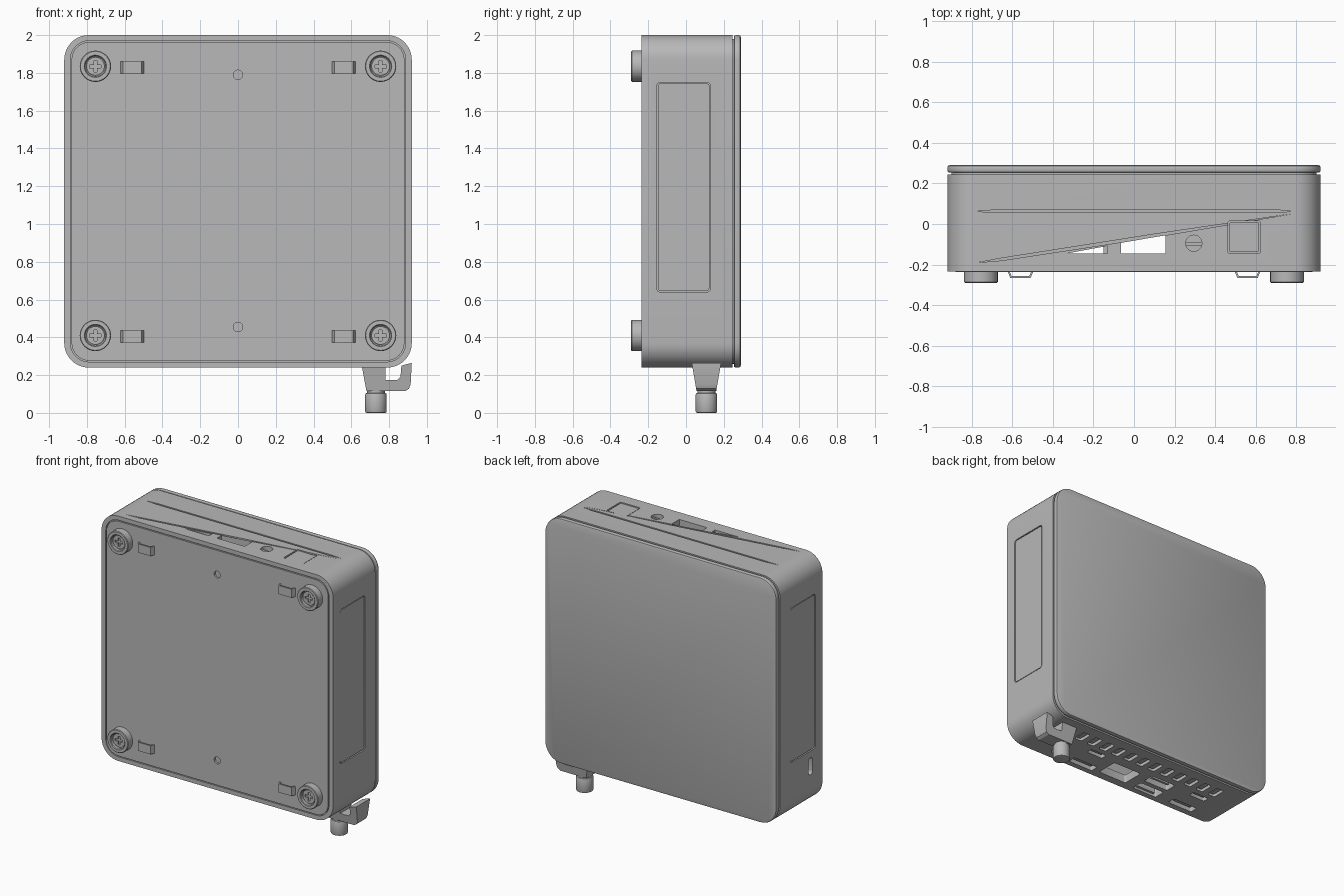
import bpy, bmesh, math
from mathutils import Vector

cube = bpy.data.objects.get("Cube")
if cube:
    bpy.data.objects.remove(cube)

grey = bpy.data.materials.new("plain grey")
grey.use_nodes = True
grey.diffuse_color = (0.48, 0.48, 0.48, 1)
grey.node_tree.nodes["Principled BSDF"].inputs["Base Color"].default_value = (0.48, 0.48, 0.48, 1)
parts = []


def rect(u, v, w, h, r=0.0, n=4):
    """Rounded rectangle outline centred on (u, v)."""
    if r <= 0:
        return [(u + a * w / 2, v + b * h / 2) for a, b in ((1, 1), (-1, 1), (-1, -1), (1, -1))]
    pts = []
    for k, (a, b) in enumerate(((1, 1), (-1, 1), (-1, -1), (1, -1))):
        for i in range(n + 1):
            t = math.pi / 2 * (k + i / n)
            pts.append((u + a * (w / 2 - r) + r * math.cos(t), v + b * (h / 2 - r) + r * math.sin(t)))
    return pts


def disc(u, v, r, n=32):
    return [(u + r * math.cos(2 * math.pi * i / n), v + r * math.sin(2 * math.pi * i / n)) for i in range(n)]


def place(axis, u, v, d):
    return {"x": Vector((d, u, v)), "y": Vector((u, d, v)), "z": Vector((u, v, d))}[axis]


def solid(name, *prisms):
    """One object from prisms given as (axis, outline, low, high)."""
    bm = bmesh.new()
    for axis, pts, lo, hi in prisms:
        a = [bm.verts.new(place(axis, u, v, lo)) for u, v in pts]
        b = [bm.verts.new(place(axis, u, v, hi)) for u, v in pts]
        bm.faces.new(a)
        bm.faces.new(b[::-1])
        for i in range(len(pts)):
            j = (i + 1) % len(pts)
            bm.faces.new((a[j], a[i], b[i], b[j]))
    bmesh.ops.recalc_face_normals(bm, faces=bm.faces)
    mesh = bpy.data.meshes.new(name)
    bm.to_mesh(mesh)
    bm.free()
    mesh.materials.append(grey)
    obj = bpy.data.objects.new(name, mesh)
    bpy.context.collection.objects.link(obj)
    parts.append(obj)
    return obj


def apply(obj, mod):
    bpy.context.view_layer.objects.active = obj
    bpy.ops.object.modifier_apply(modifier=mod.name)


def cut(obj, *prisms):
    tool = solid("cutter", *prisms)
    tool.hide_render = True
    mod = obj.modifiers.new("cut", "BOOLEAN")
    mod.operation, mod.solver, mod.object = "DIFFERENCE", "EXACT", tool
    apply(obj, mod)
    parts.remove(tool)
    bpy.data.objects.remove(tool)


def bevel(obj, width, segments=2):
    mod = obj.modifiers.new("bevel", "BEVEL")
    mod.width, mod.segments, mod.limit_method = width, segments, "ANGLE"
    mod.angle_limit = math.radians(50)
    apply(obj, mod)


MID = 1.12          # height of the case centre
# Hollow case with a recess for the front plate
case = solid("case", ("y", rect(0, MID, 1.84, 1.76, 0.13, 10), -0.235, 0.245))
cut(case, ("y", rect(0, MID, 1.72, 1.64, 0.08, 6), -0.2, 0.2))
cut(case, ("y", rect(0, MID, 1.775, 1.7, 0.1, 8), -0.3, -0.222))

# Side panel recesses and the lock slot
PANEL_Y, PANEL_Z = -0.0125, 1.195
for s in (-1, 1):
    cut(case, ("x", rect(PANEL_Y, PANEL_Z, 0.285, 1.11, 0.02), *sorted((s * 0.905, s * 1.0))))
cut(case, ("x", rect(-0.1, 0.53, 0.045, 0.12, 0.02), -1.0, -0.88))

# Upper edge: long slit, slanting crease, openings and button recess
slit = [(-0.78, 0.062), (-0.68, 0.057), (0.7, 0.057), (0.78, 0.062), (0.7, 0.07), (-0.68, 0.07)]
crease = [(-0.77, -0.19), (-0.65, -0.18), (0.1, -0.065), (0.78, 0.05), (0.1, -0.05), (-0.65, -0.168)]
cut(case, ("z", slit, 1.975, 2.1))
cut(case, ("z", crease, 1.99, 2.1))
cut(case,
    ("z", [(-0.33, -0.145), (-0.13, -0.145), (-0.13, -0.108)], 1.9, 2.1),
    ("z", [(-0.065, -0.145), (0.155, -0.145), (0.155, -0.056), (-0.065, -0.093)], 1.9, 2.1),
    ("z", disc(0.295, -0.095, 0.04, 24), 1.9, 2.1),
    ("z", rect(0.543, -0.065, 0.16, 0.16, 0.01), 1.96, 2.1))
solid("audio_socket_bar", ("z", rect(0.295, -0.098, 0.08, 0.016), 1.95, 1.985))
button = solid("power_button", ("z", rect(0.543, -0.065, 0.146, 0.146, 0.008), 1.95, 1.996))

# Lower edge: vents, and ports as (x, y, width, depth, through)
vents = [("z", rect(0.55 - 0.1065 * i, 0.115, 0.06, 0.1, 0.015), 0.2, 0.275) for i in range(12)]
cut(case, *vents)
solid("vent_blades", *[("z", rect(0.55 - 0.1065 * i, 0.115, 0.03, 0.08), 0.25, 0.28) for i in range(12)])
ports = [(0.33, 0.0, 0.13, 0.045, False), (0.31, -0.165, 0.2, 0.06, False),
         (0.045, -0.095, 0.23, 0.16, True), (-0.25, -0.03, 0.2, 0.085, False),
         (-0.25, -0.15, 0.2, 0.085, True), (-0.57, 0.0, 0.13, 0.045, False),
         (-0.56, -0.16, 0.2, 0.06, False)]
cut(case, ("z", disc(0.55, -0.14, 0.045, 24), 0.2, 0.29),
    *[("z", rect(x, y, w, d, 0.012), 0.2, 0.36 if thru else 0.285) for x, y, w, d, thru in ports])
solid("port_tongues", *[("z", rect(x, y - (0.03 if thru else 0), w * 0.75, 0.018), 0.255, 0.3)
                        for x, y, w, d, thru in ports if w < 0.22])

# Side panels
for s, side in ((-1, "right"), (1, "left")):
    solid(side + "_side_panel",
          ("x", rect(PANEL_Y, PANEL_Z, 0.273, 1.098, 0.016), *sorted((s * 0.9, s * 0.917))))

# Neck and lid at the back
solid("lid_neck", ("y", rect(0, MID, 1.8, 1.72, 0.11, 10), 0.235, 0.26))
lid = solid("lid", ("y", rect(0, MID, 1.84, 1.76, 0.13, 10), 0.253, 0.29))
bevel(lid, 0.01)

# Front plate with two screw holes
plate = solid("front_plate", ("y", rect(0, MID, 1.762, 1.687, 0.094, 8), -0.236, -0.215))
cut(plate, *[("y", disc(0, z, 0.025, 20), -0.3, -0.222) for z in (0.455, 1.79)])

# Feet with screws, and strap clips beside them
for s, side in ((-1, "right"), (1, "left")):
    for z, level in ((0.41, "lower"), (1.835, "upper")):
        tag = level + "_" + side
        x = s * 0.755
        foot = solid(tag + "_foot", ("y", disc(x, z, 0.083), -0.29, -0.23))
        cut(foot, ("y", disc(x, z, 0.055), -0.4, -0.262))
        bevel(foot, 0.004, 1)
        screw = solid(tag + "_screw", ("y", disc(x, z, 0.048), -0.274, -0.255))
        cross = [(0.03, 0.008), (0.008, 0.008), (0.008, 0.03)]
        outline = []
        for k in range(4):
            c, q = round(math.cos(k * math.pi / 2)), round(math.sin(k * math.pi / 2))
            outline += [(x + c * a - q * b, z + q * a + c * b) for a, b in cross]
        cut(screw, ("y", outline, -0.4, -0.264))
        # Trapezoid strap running round an open middle
        strap = [(-0.065, -0.23), (-0.05, -0.266), (0.05, -0.266), (0.065, -0.23),
                 (0.055, -0.23), (0.044, -0.257), (-0.044, -0.257), (-0.055, -0.23)]
        solid(tag + "_clip", ("z", [(s * 0.56 + a, b) for a, b in strap], z - 0.037, z + 0.025))

# Cable hook that narrows downwards, with a knob below it
HOOK_Y = 0.108
hook_outline = [(0.655, 0.25), (0.78, 0.25), (0.78, 0.175), (0.845, 0.175), (0.86, 0.19), (0.865, 0.25),
                (0.92, 0.265), (0.914, 0.15), (0.905, 0.128), (0.885, 0.115), (0.68, 0.115)]
hook = solid("cable_hook", ("y", hook_outline, HOOK_Y - 1, HOOK_Y + 1))
for v in hook.data.vertices:
    half = 0.052 + 0.026 * (v.co.z - 0.115) / 0.15
    v.co.y = HOOK_Y + math.copysign(half, v.co.y - HOOK_Y)
solid("knob_neck", ("z", disc(0.73, HOOK_Y, 0.048), 0.09, 0.13))
knob = solid("knob", ("z", disc(0.73, HOOK_Y, 0.057), 0.0, 0.105))
bevel(knob, 0.008)

# Smooth the curved walls and keep the edges sharp
bpy.ops.object.select_all(action="DESELECT")
for obj in parts:
    obj.select_set(True)
bpy.context.view_layer.objects.active = case
bpy.ops.object.shade_smooth_by_angle(angle=math.radians(30))
